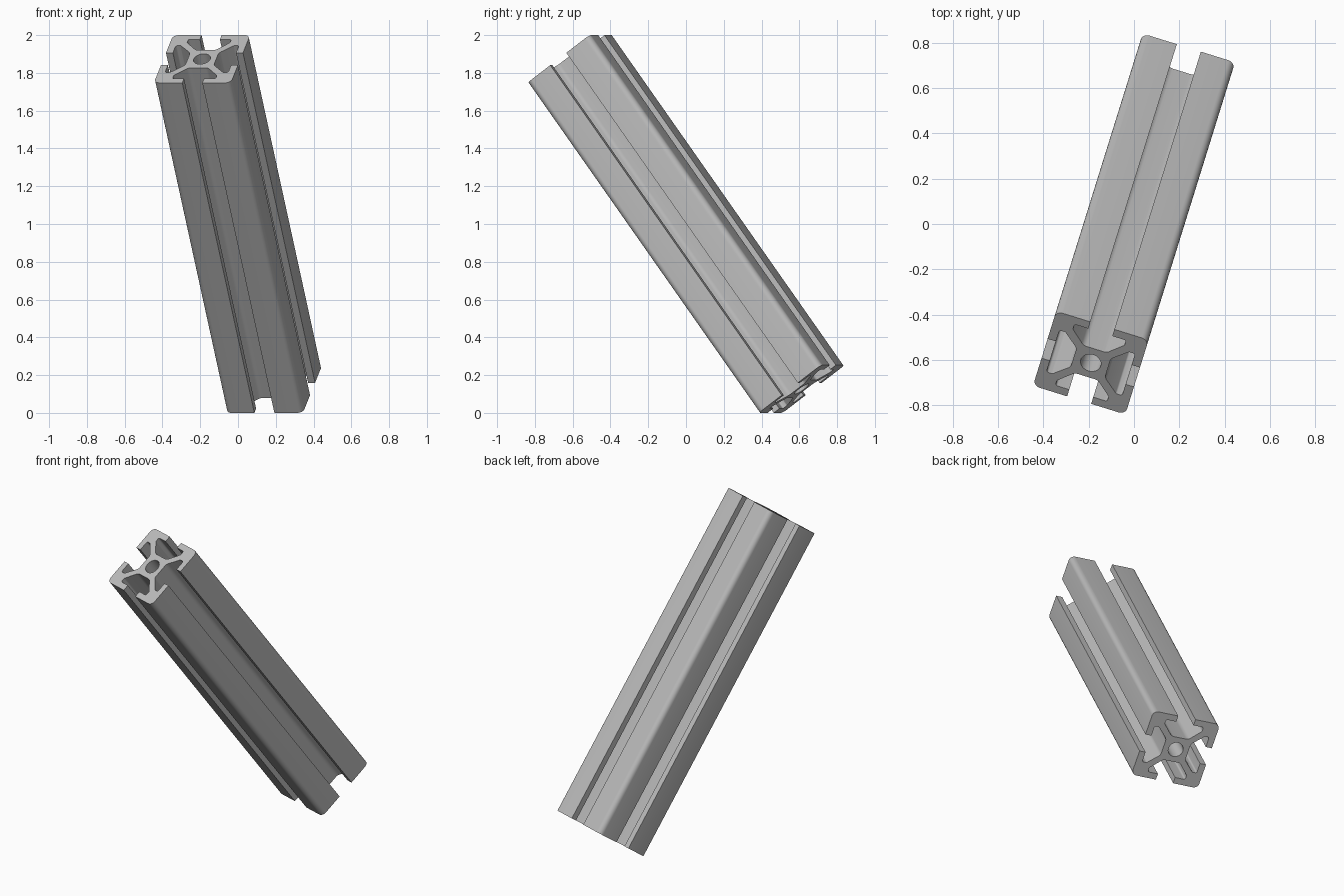
import bpy, bmesh, math
from mathutils import Vector, Matrix

SIDE, LENGTH = 0.427, 2.168
UNIT = SIDE / 20

cube = bpy.data.objects.get("Cube")
if cube:
    bpy.data.objects.remove(cube, do_unlink=True)

metal = bpy.data.materials.new("grey aluminium")
metal.use_nodes = True
grey = (0.5, 0.5, 0.5, 1)
metal.diffuse_color = grey
metal.node_tree.nodes["Principled BSDF"].inputs["Base Color"].default_value = grey


def rounded(points, steps=6):
    """Round each (x, y, radius) corner of a closed outline with an arc."""
    out = []
    for i, (x, y, r) in enumerate(points):
        p = Vector((x, y))
        if r == 0:
            out.append(p)
            continue
        a = (Vector(points[i - 1][:2]) - p).normalized()
        b = (Vector(points[(i + 1) % len(points)][:2]) - p).normalized()
        half = a.angle(b) / 2
        centre = p + (a + b).normalized() * (r / math.sin(half))
        start = p + a * (r / math.tan(half)) - centre
        end = p + b * (r / math.tan(half)) - centre
        turn = math.atan2(start.x * end.y - start.y * end.x, start.dot(end))
        for k in range(steps + 1):
            out.append(centre + Matrix.Rotation(turn * k / steps, 2) @ start)
    return out


def add_loop(curve, points):
    spline = curve.splines.new("POLY")
    spline.points.add(len(points) - 1)
    for sp, p in zip(spline.points, points):
        sp.co = (p.x * UNIT, p.y * UNIT, 0, 1)
    spline.use_cyclic_u = True


# Half of one T-slot: lip edge, lip underside, arm, slot floor
half_slot = [(2.6, 10, 0), (2.6, 8.2, 0), (5.6, 8.2, 0.5), (5.6, 6.9, 0.5), (2.5, 3.7, 1.5)]
slot = [(-x, y, r) for x, y, r in half_slot] + half_slot[::-1] + [(10, 10, 1.5)]

# Four slots turned around the centre, one rounded corner each
outline = []
for q in range(4):
    turn = Matrix.Rotation(-q * math.pi / 2, 2)
    for x, y, r in slot:
        p = turn @ Vector((x, y))
        outline.append((p.x, p.y, r))

# Extruded section with a round centre bore
curve = bpy.data.curves.new("slotted_rail", "CURVE")
curve.dimensions = "2D"
curve.fill_mode = "BOTH"
curve.extrude = LENGTH / 2
add_loop(curve, rounded(outline))
bore = [2.15 * Vector((math.cos(k * math.tau / 40), math.sin(k * math.tau / 40))) for k in range(40)]
add_loop(curve, bore)

rail = bpy.data.objects.new("slotted_rail", curve)
bpy.context.collection.objects.link(rail)
bpy.ops.object.select_all(action="DESELECT")
rail.select_set(True)
bpy.context.view_layer.objects.active = rail
bpy.ops.object.convert(target="MESH")
rail = bpy.context.object

# Weld the end caps to the walls
bm = bmesh.new()
bm.from_mesh(rail.data)
bmesh.ops.remove_doubles(bm, verts=bm.verts, dist=0.0001)
bmesh.ops.recalc_face_normals(bm, faces=bm.faces)
bm.to_mesh(rail.data)
bm.free()

rail.data.materials.clear()
rail.data.materials.append(metal)
bpy.ops.object.shade_smooth_by_angle(angle=math.radians(30))

# Lean the rail towards the front and turn it
rail.matrix_world = (Matrix.Translation((0, 0, 1))
                     @ Matrix.Rotation(math.radians(-17.3), 4, "Z")
                     @ Matrix.Rotation(math.radians(36.3), 4, "X"))
